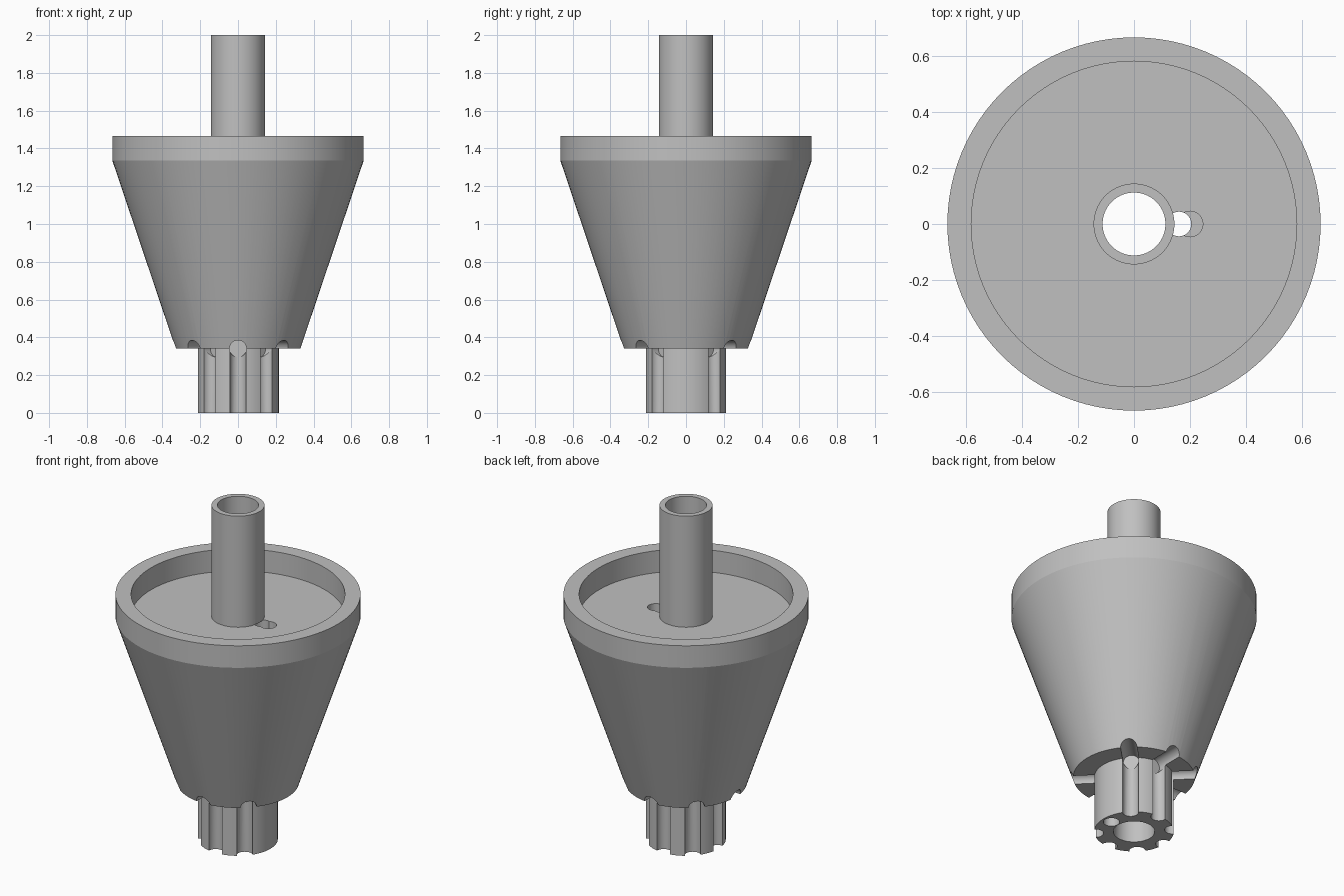
import bpy, bmesh, math
from mathutils import Matrix, Vector

if "Cube" in bpy.data.objects:
    bpy.data.objects.remove(bpy.data.objects["Cube"])

SEG = 96
HOLE_R = 0.044

grey = bpy.data.materials.new("plain_grey")
grey.diffuse_color = (0.53, 0.53, 0.53, 1)
grey.use_nodes = True
grey.node_tree.nodes["Principled BSDF"].inputs["Base Color"].default_value = grey.diffuse_color


def new_object(name, bm):
    bmesh.ops.recalc_face_normals(bm, faces=bm.faces)
    mesh = bpy.data.meshes.new(name)
    bm.to_mesh(mesh)
    bm.free()
    obj = bpy.data.objects.new(name, mesh)
    bpy.context.collection.objects.link(obj)
    mesh.materials.append(grey)
    return obj


def lathe(name, profile):
    """Revolve a closed (radius, height) profile around z."""
    bm = bmesh.new()
    rings = []
    for i in range(SEG):
        a = 2 * math.pi * i / SEG
        rings.append([bm.verts.new((r * math.cos(a), r * math.sin(a), z)) for r, z in profile])
    n = len(profile)
    for i in range(SEG):
        a, b = rings[i], rings[(i + 1) % SEG]
        for j in range(n):
            k = (j + 1) % n
            bm.faces.new((a[j], b[j], b[k], a[k]))
    return new_object(name, bm)


def drill(target, start, end, radius=HOLE_R):
    """Cut a round hole from start to end."""
    start, end = Vector(start), Vector(end)
    axis = end - start
    turn = axis.to_track_quat('Z', 'Y').to_matrix().to_4x4()
    bm = bmesh.new()
    bmesh.ops.create_cone(bm, cap_ends=True, segments=32, radius1=radius, radius2=radius,
                          depth=axis.length,
                          matrix=Matrix.Translation((start + end) / 2) @ turn)
    cutter = new_object("hole_cutter", bm)
    cutter.hide_render = True
    mod = target.modifiers.new("hole", 'BOOLEAN')
    mod.operation = 'DIFFERENCE'
    mod.solver = 'EXACT'
    mod.object = cutter
    bpy.context.view_layer.objects.active = target
    bpy.ops.object.modifier_apply(modifier=mod.name)
    bpy.data.objects.remove(cutter)


# Tapered body with lower spigot, recessed top, central tube and through bore
body = lathe("tapered_body", [
    (0.112, 0), (0.216, 0), (0.216, 0.34), (0.33, 0.34), (0.665, 1.335),
    (0.665, 1.467), (0.58, 1.467), (0.58, 1.335), (0.144, 1.335),
    (0.144, 2), (0.112, 2)])

# Seven spigot flutes, each meeting a radial notch under the body
for i in range(1, 8):
    a = i * math.pi / 4
    c, s = math.cos(a), math.sin(a)
    drill(body, (0.21 * c, 0.21 * s, -0.1), (0.21 * c, 0.21 * s, 0.34), 0.0435)
    drill(body, (0.162 * c, 0.162 * s, 0.34), (0.5 * c, 0.5 * s, 0.34), 0.0445)

# Offset drain: through hole plus a blind pocket beside it in the recess floor
drill(body, (0.16, 0, -0.1), (0.16, 0, 1.336))
drill(body, (0.2, 0, 1.2), (0.2, 0, 1.4), 0.0455)

bpy.ops.object.select_all(action='DESELECT')
body.select_set(True)
bpy.context.view_layer.objects.active = body
bpy.ops.object.shade_smooth_by_angle(angle=math.radians(15))
